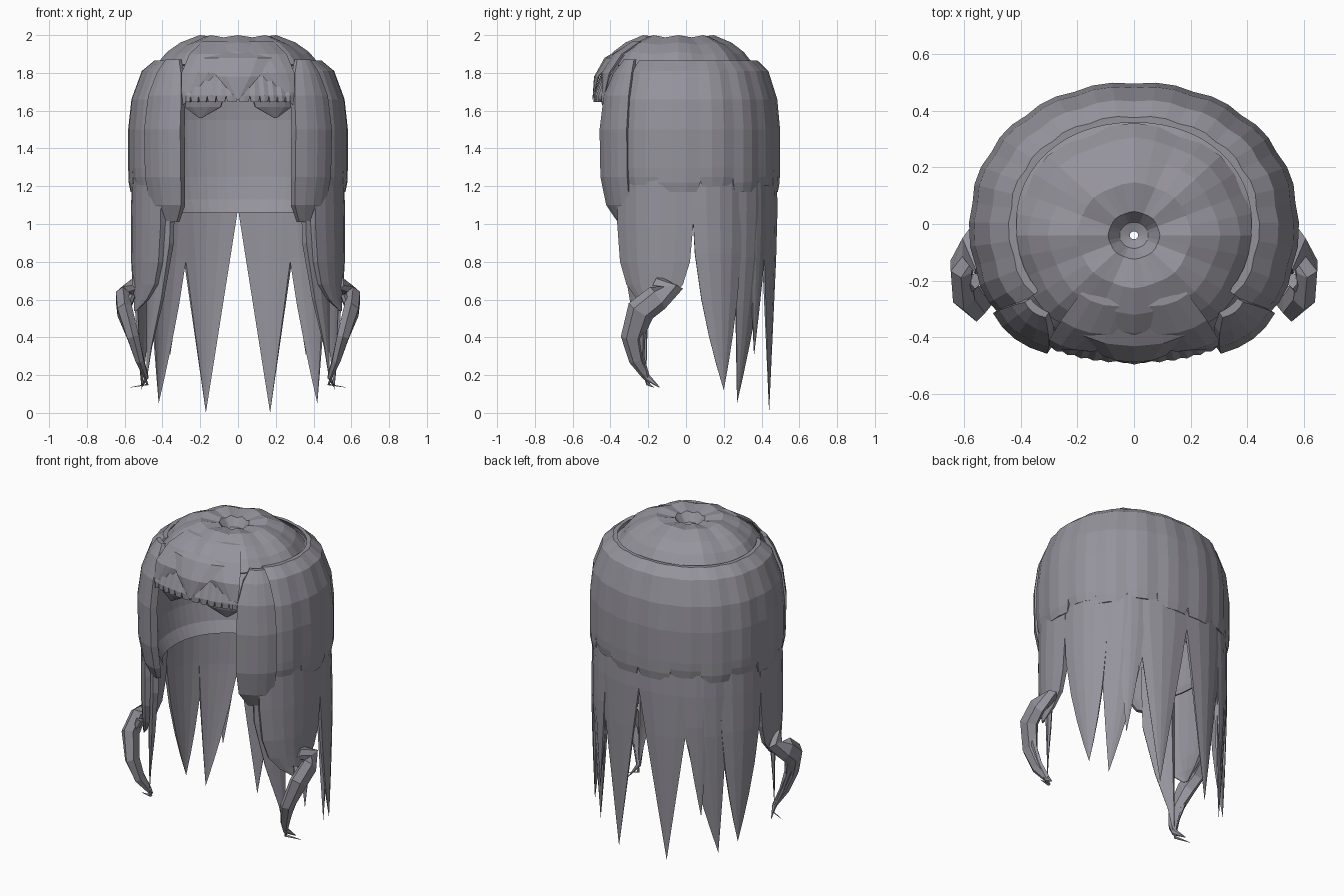
import bpy, bmesh
from math import sin, cos, pi, radians, copysign
from mathutils import Vector

if "Cube" in bpy.data.objects:
    bpy.data.objects.remove(bpy.data.objects["Cube"])

hair = bpy.data.materials.new("ash_grey_hair")
hair.use_nodes = True
colour = (0.30, 0.29, 0.33, 1)
hair.diffuse_color = colour
hair.node_tree.nodes["Principled BSDF"].inputs["Base Color"].default_value = colour


def rim(deg, scale=1.0):
    """Point on the head outline, squarer in front; 0 is the left side, 90 the back."""
    c, s = cos(radians(deg)), sin(radians(deg))
    power = 0.95 if s > 0 else 0.87
    return Vector((0.58 * copysign(abs(c) ** power, c),
                   0.5 * copysign(abs(s) ** power, s))) * scale


def finish(bm, name, mirror=False):
    bmesh.ops.remove_doubles(bm, verts=bm.verts, dist=0.0005)
    bmesh.ops.recalc_face_normals(bm, faces=bm.faces)
    mesh = bpy.data.meshes.new(name)
    bm.to_mesh(mesh)
    bm.free()
    mesh.materials.append(hair)
    obj = bpy.data.objects.new(name, mesh)
    bpy.context.collection.objects.link(obj)
    if mirror:
        mod = obj.modifiers.new("mirror", "MIRROR")
        mod.use_mirror_merge = False
    return obj


def bridge(bm, rings):
    for low, high in zip(rings, rings[1:]):
        for i in range(len(low)):
            j = (i + 1) % len(low)
            bm.faces.new((low[i], low[j], high[j], high[i]))


def lock(name, a0, a1, rows, tip=None, n=4, depth=0.05, bulge=0.02, mirror=True):
    """Curved lock of hair; each row is (height, outline scale, pull to tip)."""
    bm = bmesh.new()
    rings = []
    for z, scale, pull in rows:
        goal = Vector(tip) if tip else rim((a0 + a1) / 2, scale)
        outer, inner = [], []
        for i in range(n + 1):
            u = i / n
            a = a0 + (a1 - a0) * u
            out = scale + bulge * sin(pi * u)
            outer.append(rim(a, out).lerp(goal, pull))
            inner.append(rim(a, scale - depth).lerp(goal, pull))
        rings.append([bm.verts.new((p.x, p.y, z)) for p in outer + inner[::-1]])
    bridge(bm, rings)
    for end in (rings[0], rings[-1]):
        for i in range(n):
            bm.faces.new((end[i], end[i + 1], end[-2 - i], end[-1 - i]))
    return finish(bm, name, mirror)


# Crown with a small hollow whorl, soft radial ridges and a scalloped rim
bm = bmesh.new()
rings = []
for r, z in ((0.015, 1.92), (0.05, 1.93), (0.09, 1.98), (0.2, 1.994),
             (0.3, 1.955), (0.37, 1.905), (0.425, 1.84)):
    ring = []
    for i in range(32):
        a = 2 * pi * i / 32
        wave = cos(8 * a) if r > 0.08 else 0
        grow = r * (1 + 0.015 * wave)
        ring.append(bm.verts.new((grow * cos(a), -0.04 + grow * 0.92 * sin(a),
                                  z + 0.006 * wave)))
    rings.append(ring)
bridge(bm, rings)
crown = finish(bm, "crown")
crown.modifiers.new("thickness", "SOLIDIFY").thickness = 0.012

# Inner scalp: a band all round under the crown, and a rounded wall open at the face
lock("scalp_band", -90, 270, ((1.85, 0.64, 0), (1.83, 0.74, 0), (1.76, 0.84, 0),
     (1.67, 0.89, 0)), n=44, depth=0.02, bulge=0, mirror=False)
lock("scalp_wall", -42, 222, ((1.7, 0.88, 0), (1.55, 0.905, 0), (1.4, 0.9, 0),
     (1.25, 0.88, 0), (1.13, 0.84, 0), (1.06, 0.78, 0)), n=44, depth=0.015,
     bulge=0, mirror=False)

# Outer bob of broad locks
edges = [-38, -14, 8, 30, 50, 70, 90]
for i, (a0, a1) in enumerate(zip(edges, edges[1:])):
    end = 1.2 - 0.03 * (i % 2)
    lock(f"bob_lock_{i + 1}", a0 - 0.5, a1, (
        (1.865, 0.75, 0), (1.81, 0.865, 0), (1.66, 0.96, 0), (1.5, 0.99, 0),
        (1.3, 0.99, 0), (end + 0.05, 0.985, 0), (end, 0.97, 0.15)),
        n=3, depth=0.035, bulge=0.015)

# Front locks framing the face
lock("face_lock", -62, -35, (
    (1.87, 0.78, 0.5), (1.8, 0.91, 0.25), (1.68, 0.985, 0.05), (1.5, 1.02, 0),
    (1.25, 1.01, 0), (1.1, 0.97, 0.1), (1.01, 0.9, 0.45)),
    tip=(0.39, -0.31), depth=0.08)

# Fringe: fine straight strands with overlapping crossed locks on top
step = 56 / 12
for i in range(12):
    a = -118 + i * step
    lock(f"fringe_strand_{i + 1}", a, a + step, (
        (1.94, 0.6, 0), (1.88, 0.77, 0), (1.78, 0.9, 0), (1.68, 0.97, 0),
        (1.645, 0.97, 0.25)), n=2, depth=0.04, bulge=0.012, mirror=False)
lock("fringe_centre", -118, -62, (
    (1.955, 0.58, 0), (1.88, 0.8, 0.25), (1.78, 0.93, 0.6), (1.66, 1.0, 0.98)),
    tip=(0, -0.495), depth=0.03, mirror=False)
lock("fringe_sweep", -92, -58, (
    (1.965, 0.57, 0.0), (1.9, 0.76, 0.1), (1.8, 0.91, 0.35), (1.7, 0.98, 0.75),
    (1.63, 0.97, 1)), tip=(0.29, -0.43), depth=0.03)
lock("under_fringe", -84, -58, (
    (1.68, 0.92, 0), (1.62, 0.9, 0.15), (1.56, 0.86, 0.95)), tip=(0.2, -0.4))

# Long pointed locks at the back and sides; fullness keeps a lock wide lower down
long_locks = (
    ("back_lock", 56, 90, 0.17, 0.44, 0.0, 1.0),
    ("rear_side_lock", 32, 64, 0.42, 0.27, 0.05, 1.4),
    ("side_lock", 3.5, 37, 0.51, 0.2, 0.12, 1.8),
    ("short_rear_lock", 44, 62, 0.36, 0.36, 0.3, 1.3),
)
for name, a0, a1, x, y, z, fullness in long_locks:
    drop = 1.08 - z
    rows = [(1.65, 0.93, 0), (1.4, 0.95, 0), (1.08, 0.965, 0)]
    rows += [(1.08 - drop * f, 0.975, f ** fullness) for f in (0.25, 0.5, 0.7, 0.86, 1)]
    lock(name, a0, a1, rows, tip=(x, y), depth=0.04)

# Wide side locks that narrow into the curls
lock("temple_lock", -46, 4, (
    (1.4, 0.96, 0), (1.0, 0.97, 0), (0.8, 0.97, 0.08), (0.68, 0.96, 0.25),
    (0.6, 0.95, 0.55), (0.54, 0.95, 0.92)), tip=(0.55, -0.18), n=6, depth=0.06)
lock("inner_temple_lock", -50, -24, (
    (1.3, 0.9, 0), (0.9, 0.9, 0.05), (0.6, 0.9, 0.4), (0.35, 0.9, 0.8),
    (0.16, 0.9, 1)), tip=(0.485, -0.21), n=3, depth=0.06)

# Curled ends: tapered faceted tubes
curls = {
    "curl": ((0.54, -0.16, 0.69, 0.04), (0.58, -0.08, 0.65, 0.065),
             (0.61, -0.15, 0.61, 0.07), (0.6, -0.24, 0.54, 0.075),
             (0.555, -0.285, 0.4, 0.06), (0.52, -0.26, 0.28, 0.042),
             (0.485, -0.21, 0.19, 0.02), (0.51, -0.14, 0.135, 0.002)),
    "curl_wisp": ((0.56, -0.2, 0.62, 0.03), (0.6, -0.24, 0.5, 0.03),
                  (0.53, -0.24, 0.3, 0.02), (0.48, -0.2, 0.15, 0.01),
                  (0.57, -0.17, 0.135, 0.001)),
}
for name, path in curls.items():
    bm = bmesh.new()
    points = [Vector(p[:3]) for p in path]
    rings = []
    for i, p in enumerate(points):
        along = points[min(i + 1, len(points) - 1)] - points[max(i - 1, 0)]
        u = along.cross(Vector((1, 0, 0))).normalized()
        v = along.cross(u).normalized()
        r = path[i][3]
        rings.append([bm.verts.new(p + r * (u * cos(k * pi / 3) + 0.6 * v * sin(k * pi / 3)))
                      for k in range(6)])
    bridge(bm, rings)
    bm.faces.new(rings[0])
    bm.faces.new(rings[-1])
    finish(bm, name, mirror=True)
